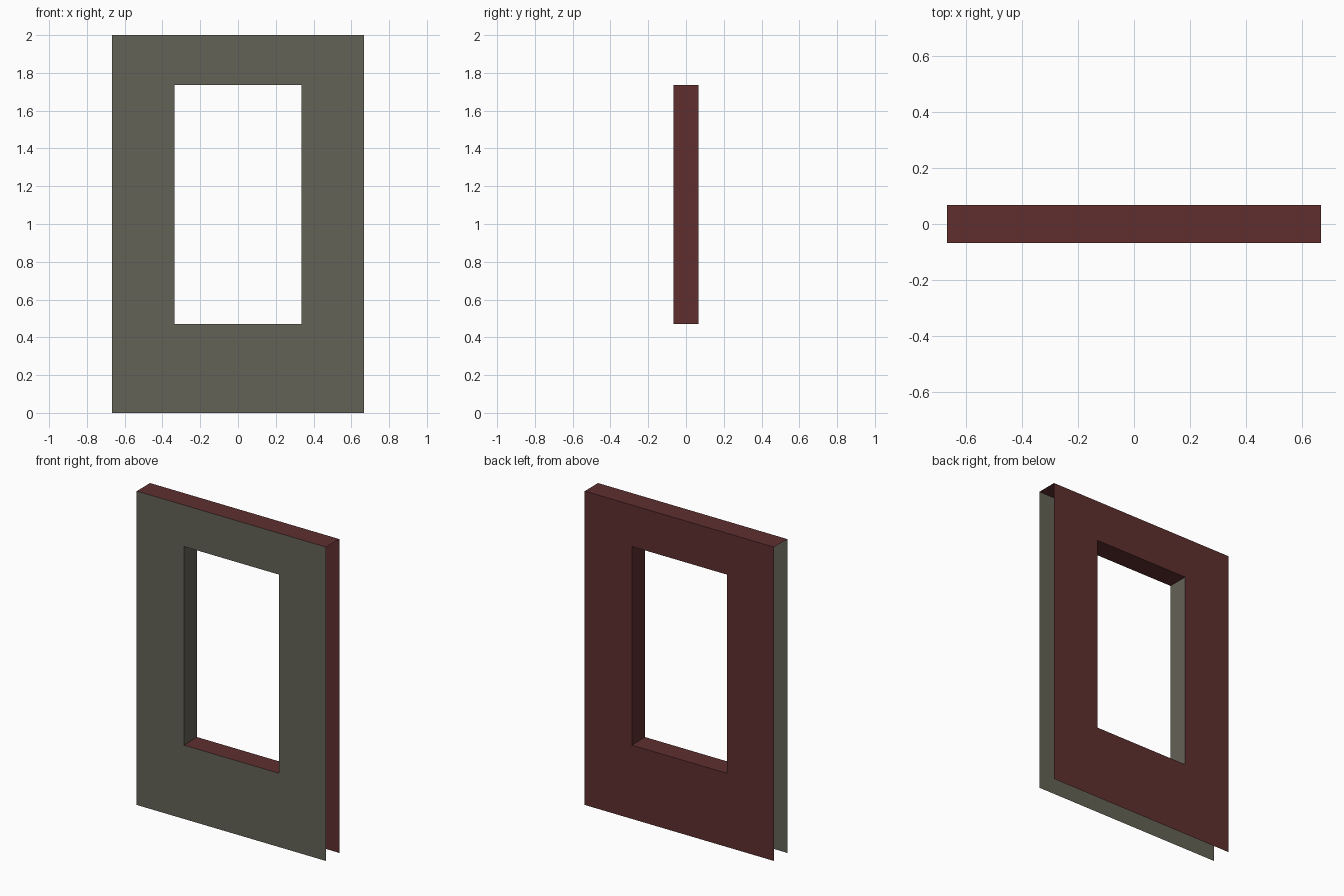
import bpy

if "Cube" in bpy.data.objects:
    bpy.data.objects.remove(bpy.data.objects["Cube"])

HALF_W, HEIGHT, DEPTH = 0.667, 2.0, 0.067
HOLE_X, HOLE_Z0, HOLE_Z1 = 0.335, 0.47, 1.736


def material(name, color):
    m = bpy.data.materials.new(name)
    m.diffuse_color = (*color, 1)
    m.use_nodes = True
    m.node_tree.nodes["Principled BSDF"].inputs["Base Color"].default_value = m.diffuse_color
    return m


grey = material("warm grey plaster", (0.127, 0.122, 0.093))
red = material("dark red paint", (0.115, 0.028, 0.028))


def rect(x, z0, z1):
    """Corners counter-clockwise seen from the front."""
    return [(-x, z0), (x, z0), (x, z1), (-x, z1)]


def build(name, loop_a, loop_b, ya, yb, mats, face_mats, flip=False):
    """Band of four quads joining two rectangular loops."""
    verts = [(x, ya, z) for x, z in loop_a] + [(x, yb, z) for x, z in loop_b]
    faces = [(i, (i + 1) % 4, (i + 1) % 4 + 4, i + 4) for i in range(4)]
    if flip:
        faces = [f[::-1] for f in faces]
    me = bpy.data.meshes.new(name)
    me.from_pydata(verts, [], faces)
    for m in mats:
        me.materials.append(m)
    for p, index in zip(me.polygons, face_mats):
        p.material_index = index
    ob = bpy.data.objects.new(name, me)
    bpy.context.collection.objects.link(ob)
    return ob


outer = rect(HALF_W, 0, HEIGHT)
hole = rect(HOLE_X, HOLE_Z0, HOLE_Z1)

# Front and back wall sheets, each with a window opening
build("front_wall_sheet", outer, hole, -DEPTH, -DEPTH, [grey], [0] * 4)
build("back_wall_sheet", outer, hole, DEPTH, DEPTH, [red], [0] * 4, flip=True)

# Window lining: sill, right side and head are red, left side is grey
build("window_lining", hole, hole, -DEPTH, DEPTH, [red, grey], [0, 0, 0, 1])

# Top cap; the wall ends and the underside stay open
bpy.ops.mesh.primitive_plane_add(size=1, location=(0, 0, HEIGHT))
cap = bpy.context.object
cap.name = "top_cap"
cap.scale = (2 * HALF_W, 2 * DEPTH, 1)
cap.data.materials.append(red)
